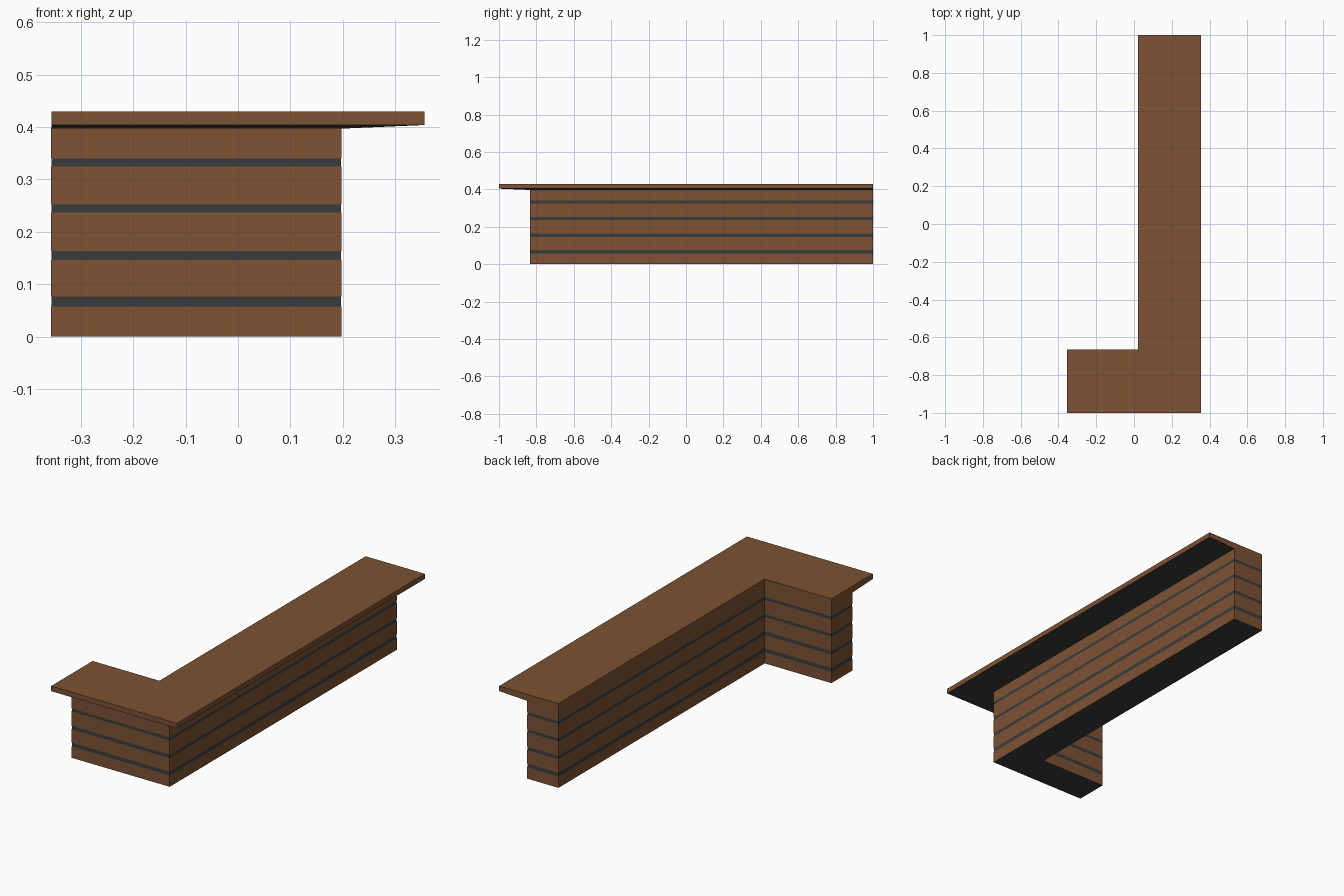
import bpy, bmesh
from mathutils import Vector

if "Cube" in bpy.data.objects:
    bpy.data.objects.remove(bpy.data.objects["Cube"])


def material(name, color):
    m = bpy.data.materials.new(name)
    m.diffuse_color = (*color, 1)
    m.use_nodes = True
    m.node_tree.nodes["Principled BSDF"].inputs["Base Color"].default_value = m.diffuse_color
    return m


WOOD = material("wood", (0.205, 0.084, 0.033))
DARK = material("dark_gap", (0.042, 0.045, 0.045))

# L-shaped outlines, counter-clockwise: the top overhangs the body on front and right
TOP = [(-.356, -1), (.356, -1), (.356, 1), (.021, 1), (.021, -.665), (-.356, -.665)]
BODY = [(-.356, -.833), (.197, -.833), (.197, 1), (.021, 1), (.021, -.665), (-.356, -.665)]


def offset(outline, d):
    """Push a right-angled outline outward by d."""
    pts = [Vector(p) for p in outline]
    out = []
    for i, p in enumerate(pts):
        a = (p - pts[i - 1]).normalized()
        b = (pts[(i + 1) % len(pts)] - p).normalized()
        out.append(p + d * Vector((a.y + b.y, -a.x - b.x)))
    return out


def loft(name, levels, mats, caps=(0, 0), dark_sides=()):
    """Join stacked outlines (outline, z) with walls; caps gives bottom/top material or None."""
    bm = bmesh.new()
    rings = [[bm.verts.new((x, y, z)) for x, y in o] for o, z in levels]
    for k, (lo, hi) in enumerate(zip(rings, rings[1:])):
        for i in range(len(lo)):
            j = (i + 1) % len(lo)
            f = bm.faces.new((lo[i], lo[j], hi[j], hi[i]))
            f.material_index = int((k, i) in dark_sides)
    if caps[0] is not None:
        bm.faces.new(rings[0][::-1]).material_index = caps[0]
    if caps[1] is not None:
        bm.faces.new(rings[-1]).material_index = caps[1]
    me = bpy.data.meshes.new(name)
    bm.to_mesh(me)
    bm.free()
    for m in mats:
        me.materials.append(m)
    ob = bpy.data.objects.new(name, me)
    bpy.context.collection.objects.link(ob)
    return ob


# Dark core seen through the gaps and from below
loft("counter_core", [(BODY, 0), (BODY, .397)], [DARK])

# Five rows of boards wrapped around the core
FACING = offset(BODY, .001)
for n, (z0, z1) in enumerate([(0, .058), (.077, .146), (.163, .237), (.252, .325), (.34, .398)]):
    loft(f"board_{n + 1}", [(FACING, z0), (FACING, z1)], [WOOD], caps=(None, None))

# Counter top with dark, gently sloped underside on the front and right overhangs
loft("counter_top", [(BODY, .397), (TOP, .404), (TOP, .43)], [WOOD, DARK],
     caps=(1, 0), dark_sides={(0, 0), (0, 1)})
